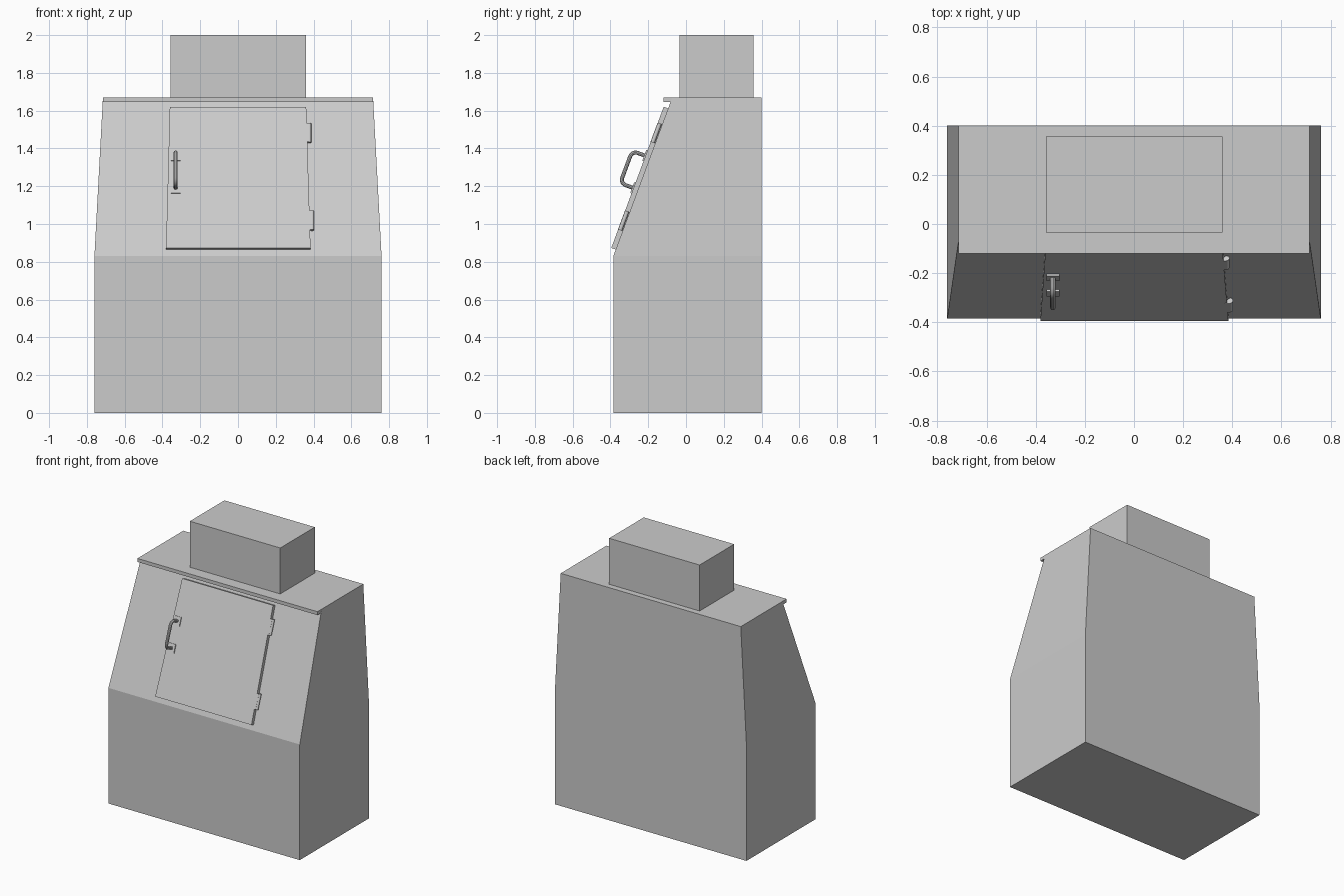
import bpy, bmesh, math
from mathutils import Matrix, Vector

if "Cube" in bpy.data.objects:
    bpy.data.objects.remove(bpy.data.objects["Cube"])

grey = bpy.data.materials.new("plain grey")
grey.use_nodes = True
colour = (0.6, 0.6, 0.6, 1)
grey.diffuse_color = colour
grey.node_tree.nodes["Principled BSDF"].inputs["Base Color"].default_value = colour

# Frame of the sloping front: x across, y up the slope, z outward
BASE_Y, BASE_Z, TOP_Z = -0.385, 0.83, 1.67
up = Vector((0, 0.348, 0.937)).normalized()
out = Vector((1, 0, 0)).cross(up)
slope = Matrix.Translation((0, BASE_Y, BASE_Z)) @ Matrix((Vector((1, 0, 0)), up, out)).transposed().to_4x4()


def finish(name, bm, matrix=Matrix()):
    bmesh.ops.recalc_face_normals(bm, faces=bm.faces)
    mesh = bpy.data.meshes.new(name)
    bm.to_mesh(mesh)
    bm.free()
    mesh.materials.append(grey)
    obj = bpy.data.objects.new(name, mesh)
    bpy.context.collection.objects.link(obj)
    obj.matrix_world = matrix
    return obj


def box(name, low, high, matrix=Matrix()):
    bm = bmesh.new()
    bmesh.ops.create_cube(bm, size=1)
    for v in bm.verts:
        v.co = [(a + b) / 2 + c * (b - a) for a, b, c in zip(low, high, v.co)]
    return finish(name, bm, matrix)


def extruded(name, points, shift, matrix=Matrix()):
    bm = bmesh.new()
    face = bm.faces.new([bm.verts.new(p) for p in points])
    new = bmesh.ops.extrude_face_region(bm, geom=[face])["geom"]
    bmesh.ops.translate(bm, verts=[g for g in new if isinstance(g, bmesh.types.BMVert)], vec=shift)
    if not any(f is face for f in bm.faces):
        bmesh.ops.holes_fill(bm, edges=bm.edges)
    return finish(name, bm, matrix)


# Body: lower box and tapered upper part with a sloping front
bm = bmesh.new()
slope_top = BASE_Y + (TOP_Z - BASE_Z) * up.y / up.z
rings = []
for z, half, front in ((0, 0.76, BASE_Y), (BASE_Z, 0.76, BASE_Y), (TOP_Z, 0.715, slope_top)):
    rings.append([bm.verts.new((x, y, z)) for x, y in
                  ((-half, front), (half, front), (half, 0.4), (-half, 0.4))])
for a, b in zip(rings, rings[1:]):
    for i in range(4):
        j = (i + 1) % 4
        bm.faces.new((a[i], a[j], b[j], b[i]))
bm.faces.new(rings[0])
bm.faces.new(rings[-1])
finish("body", bm)

# Overhanging lip and upper duct
box("top_lip", (-0.715, -0.12, 1.645), (0.715, slope_top, TOP_Z))
box("upper_duct", (-0.358, -0.035, TOP_Z), (0.36, 0.357, 2))

# Door panel on the slope
LOW, HIGH, THICK = 0.037, 0.834, 0.025
extruded("door", [(-0.381, LOW, 0), (0.384, LOW, 0), (0.361, HIGH, 0), (-0.361, HIGH, 0)],
         (0, 0, THICK), slope)

# Hinges beside the right-hand door edge
for label, s, x in (("lower", 0.195, 0.392), ("upper", 0.69, 0.377)):
    bm = bmesh.new()
    bmesh.ops.create_cone(bm, cap_ends=True, segments=16, radius1=0.011, radius2=0.011, depth=0.107,
                          matrix=Matrix.Translation((x, s, 0.014)) @ Matrix.Rotation(math.pi / 2, 4, 'X'))
    pin = finish(label + "_hinge_pin", bm, slope)
    bpy.context.view_layer.objects.active = pin
    bpy.ops.object.select_all(action='DESELECT')
    pin.select_set(True)
    bpy.ops.object.shade_smooth_by_angle()
    box(label + "_hinge_leaf", (x - 0.022, s - 0.053, 0.01), (x, s + 0.053, THICK + 0.001), slope)

# Handle: two mounting plates and a rounded bar
HX, S0, S1, REACH, BEND = -0.33, 0.375, 0.557, 0.1, 0.03
for label, s in (("lower", S0), ("upper", S1)):
    box(label + "_handle_plate", (HX - 0.026, s - 0.03, THICK), (HX + 0.026, s + 0.03, THICK + 0.007), slope)

path = [(HX, S0, THICK)]
for s, side in ((S0, 1), (S1, -1)):
    arc = []
    for k in range(7):
        t = math.pi / 2 * k / 6
        arc.append((HX, s + side * BEND * (1 - math.cos(t)), REACH - BEND * (1 - math.sin(t))))
    path += arc if side > 0 else arc[::-1]
path.append((HX, S1, THICK))

curve = bpy.data.curves.new("handle_bar", 'CURVE')
curve.dimensions = '3D'
curve.bevel_depth = 0.011
curve.bevel_resolution = 3
curve.use_fill_caps = True
spline = curve.splines.new('POLY')
spline.points.add(len(path) - 1)
for point, co in zip(spline.points, path):
    point.co = (*co, 1)
curve.materials.append(grey)
bar = bpy.data.objects.new("handle_bar", curve)
bpy.context.collection.objects.link(bar)
bar.matrix_world = slope
bpy.ops.object.select_all(action='DESELECT')
bar.select_set(True)
bpy.context.view_layer.objects.active = bar
bpy.ops.object.convert(target='MESH')
bpy.ops.object.shade_smooth_by_angle()
